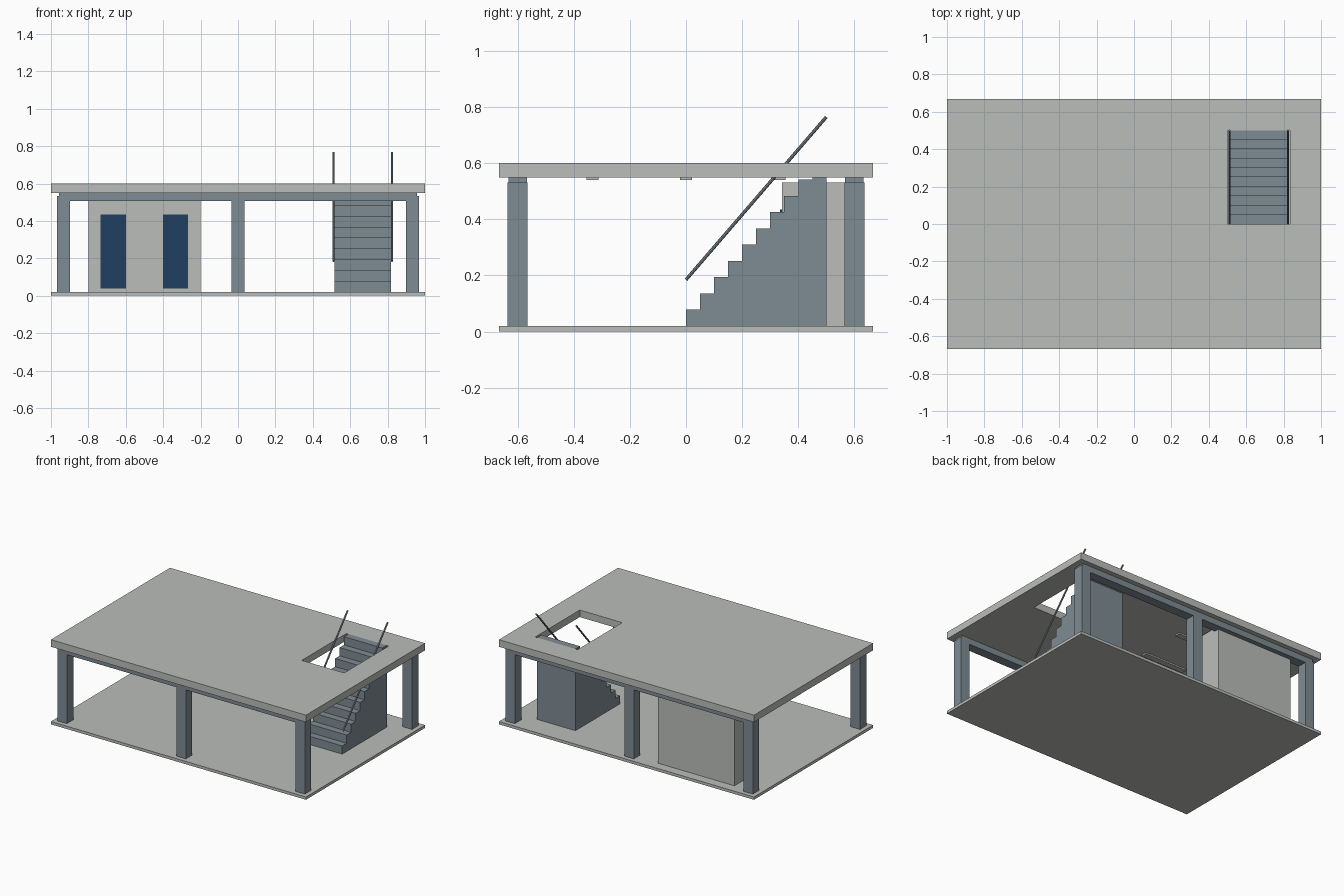
import bpy, math

if "Cube" in bpy.data.objects:
    bpy.data.objects.remove(bpy.data.objects["Cube"])


def material(name, rgb):
    m = bpy.data.materials.new(name)
    m.diffuse_color = (*rgb, 1.0)
    m.use_nodes = True
    m.node_tree.nodes["Principled BSDF"].inputs["Base Color"].default_value = m.diffuse_color
    return m


CONCRETE = material("concrete grey", (0.49, 0.515, 0.485))
STEEL = material("blue grey steel", (0.212, 0.262, 0.293))
NAVY = material("navy door", (0.014, 0.049, 0.116))


def mesh_object(name, verts, faces, mat):
    me = bpy.data.meshes.new(name)
    me.from_pydata(verts, [], faces)
    me.materials.append(mat)
    ob = bpy.data.objects.new(name, me)
    bpy.context.collection.objects.link(ob)
    return ob


def box(name, x, y, z, mat):
    """Axis-aligned box from (min, max) ranges."""
    verts = [(a, b, c) for a in x for b in y for c in z]
    faces = [(0, 1, 3, 2), (4, 6, 7, 5), (0, 4, 5, 1),
             (2, 3, 7, 6), (0, 2, 6, 4), (1, 5, 7, 3)]
    return mesh_object(name, verts, faces, mat)


HALF_Y = 0.667
FLOOR, CEIL, TOP = 0.02, 0.55, 0.60
HX0, HX1, HY0, HY1 = 0.50, 0.833, 0.0, 0.50   # stairwell opening

# Ground slab
box("ground_slab", (-1, 1), (-HALF_Y, HALF_Y), (0, FLOOR), CONCRETE)

# Upper slab: a plate with a rectangular stairwell opening
outer = [(-1, -HALF_Y), (1, -HALF_Y), (1, HALF_Y), (-1, HALF_Y)]
inner = [(HX0, HY0), (HX1, HY0), (HX1, HY1), (HX0, HY1)]
verts = [(x, y, z) for z in (CEIL, TOP) for x, y in outer + inner]
faces = []
for i in range(4):
    j = (i + 1) % 4
    faces += [(8 + i, 8 + j, 12 + j, 12 + i),   # top
              (j, i, 4 + i, 4 + j),             # underside
              (i, j, 8 + j, 8 + i),             # outer edge
              (4 + j, 4 + i, 12 + i, 12 + j)]   # opening edge
mesh_object("upper_slab", verts, faces, CONCRETE)

# Columns and long beams
for row, cy in (("front", -0.6), ("back", 0.6)):
    for side, cx in (("left", -0.933), ("middle", 0), ("right", 0.933)):
        box(f"{row}_{side}_column", (cx - 0.036, cx + 0.036),
            (cy - 0.036, cy + 0.036), (FLOOR, 0.532), STEEL)
    box(f"{row}_beam", (-0.958, 0.958), (cy - 0.033, cy + 0.033),
        (0.507, CEIL), STEEL)

# Staircase: one stepped side profile extruded across its width
STEPS, RUN, RISE = 10, 0.05, 0.058
profile = [(HY1, FLOOR), (HY0, FLOOR)]
for i in range(STEPS):
    z = FLOOR + RISE * (i + 1)
    profile += [(HY0 + RUN * i, z), (HY0 + RUN * (i + 1), z)]
n = len(profile)
verts = [(x, y, z) for x in (0.517, 0.817) for y, z in profile]
faces = [tuple(range(n)), tuple(reversed(range(n, 2 * n)))]
faces += [(i, i + n, (i + 1) % n + n, (i + 1) % n) for i in range(n)]
mesh_object("staircase", verts, faces, STEEL)

# Handrails parallel to the stair slope
rise, run = RISE * STEPS, RUN * STEPS
for side, x in (("left", 0.510), ("right", 0.824)):
    bpy.ops.mesh.primitive_cylinder_add(
        vertices=8, radius=0.006, depth=math.hypot(rise, run),
        location=(x, 0.25, 0.475), rotation=(-math.atan2(run, rise), 0, 0))
    rail = bpy.context.object
    rail.name = f"{side}_handrail"
    rail.data.materials.append(STEEL)

# Enclosed room with two doors
box("room", (-0.8, -0.2), (0.342, 0.6), (FLOOR, 0.532), CONCRETE)
for side, cx in (("left", -0.667), ("right", -0.333)):
    box(f"{side}_door", (cx - 0.067, cx + 0.067), (0.335, 0.342),
        (0.038, 0.435), NAVY)

# Ceiling lights
for i, cy in enumerate((-0.333, 0, 0.333)):
    box(f"ceiling_light_{i + 1}", (-0.417, -0.083), (cy - 0.021, cy + 0.021),
        (0.54, CEIL), CONCRETE)
